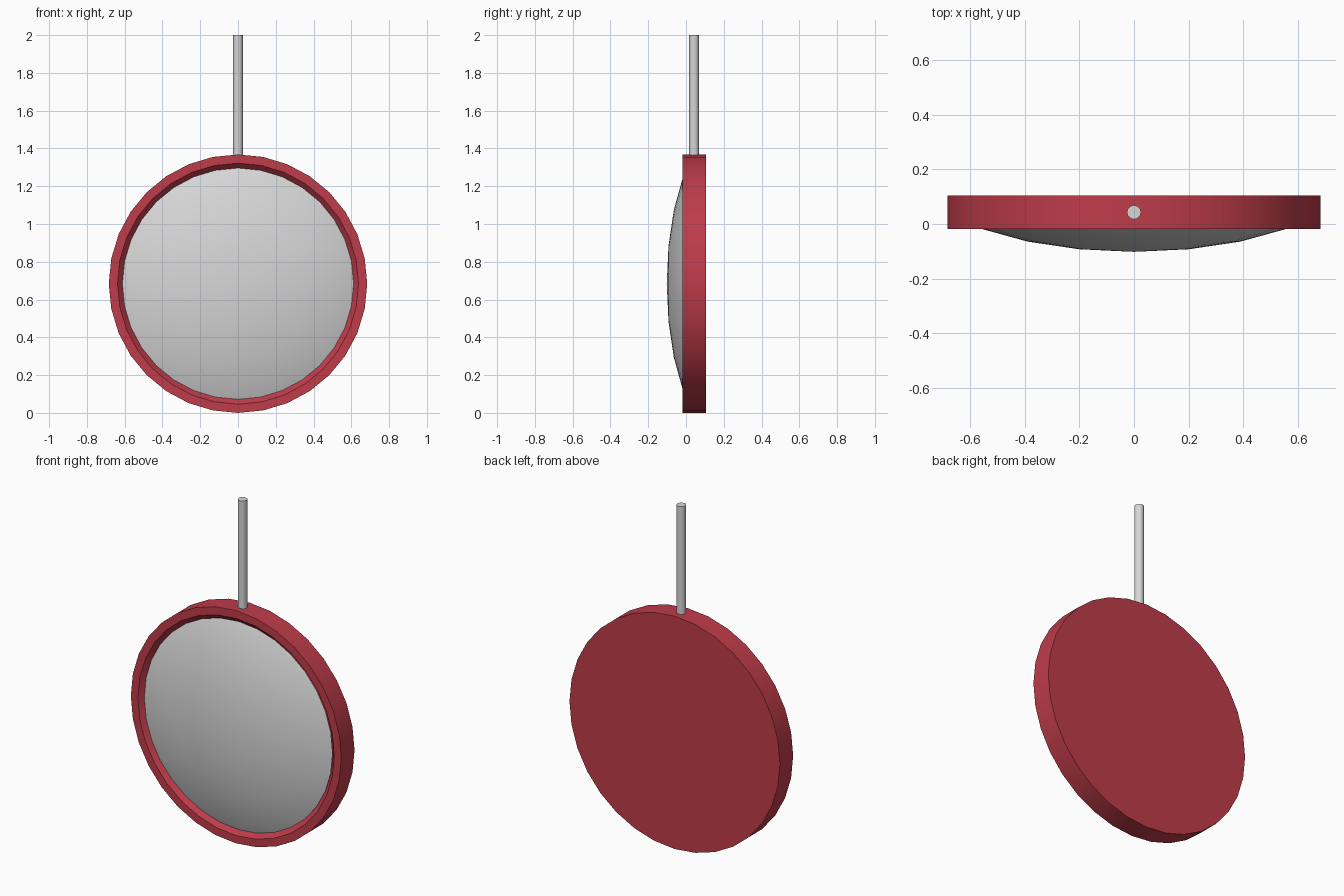
import bpy, bmesh, math

if "Cube" in bpy.data.objects:
    bpy.data.objects.remove(bpy.data.objects["Cube"])

CENTRE_Z = 0.684
SIDES = 32


def material(name, rgb):
    m = bpy.data.materials.new(name)
    m.diffuse_color = (*rgb, 1.0)
    m.use_nodes = True
    m.node_tree.nodes["Principled BSDF"].inputs["Base Color"].default_value = m.diffuse_color
    return m


red = material("deep red", (0.52, 0.045, 0.068))
grey = material("light grey", (0.68, 0.68, 0.68))


def finish(obj, mat, angle):
    obj.data.materials.append(mat)
    bpy.ops.object.select_all(action='DESELECT')
    obj.select_set(True)
    bpy.context.view_layer.objects.active = obj
    bpy.ops.object.shade_smooth_by_angle(angle=math.radians(angle))


def lathe(name, profile, mat, angle=30):
    """Spin (radius, y) points around the y axis; ends are closed or on the axis."""
    bm = bmesh.new()
    rings = []
    for r, y in profile:
        if r == 0:
            rings.append([bm.verts.new((0, y, CENTRE_Z))] * SIDES)
        else:
            rings.append([bm.verts.new((r * math.sin(math.tau * i / SIDES), y,
                                        CENTRE_Z + r * math.cos(math.tau * i / SIDES)))
                          for i in range(SIDES)])
    for a, b in zip(rings, rings[1:]):
        for i in range(SIDES):
            j = (i + 1) % SIDES
            bm.faces.new(list(dict.fromkeys((a[i], a[j], b[j], b[i]))))
    bmesh.ops.recalc_face_normals(bm, faces=bm.faces[:])
    mesh = bpy.data.meshes.new(name)
    bm.to_mesh(mesh)
    bm.free()
    obj = bpy.data.objects.new(name, mesh)
    bpy.context.collection.objects.link(obj)
    finish(obj, mat, angle)


# Round housing with a tapered recess and flat back
lathe("housing", [(0, 0.015), (0.608, 0.015), (0.638, -0.018), (0.684, -0.018),
                  (0.684, 0.105), (0, 0.105)], red)

# Bulging mirror: shallow cap of a flattened sphere, tucked into the recess
steps = [0, 15, 30, 45, 51.7]
cap = [(0.78 * math.sin(math.radians(a)), -0.102 + 0.28 * (1 - math.cos(math.radians(a))))
       for a in steps]
lathe("mirror_glass", cap + [(0, 0.014)], grey)

# Straight mounting rod rising from the top of the housing
bpy.ops.mesh.primitive_cylinder_add(vertices=12, radius=0.026, depth=0.66,
                                    location=(0, 0.043, 1.67))
rod = bpy.context.object
rod.name = "mounting_rod"
finish(rod, grey, 40)
